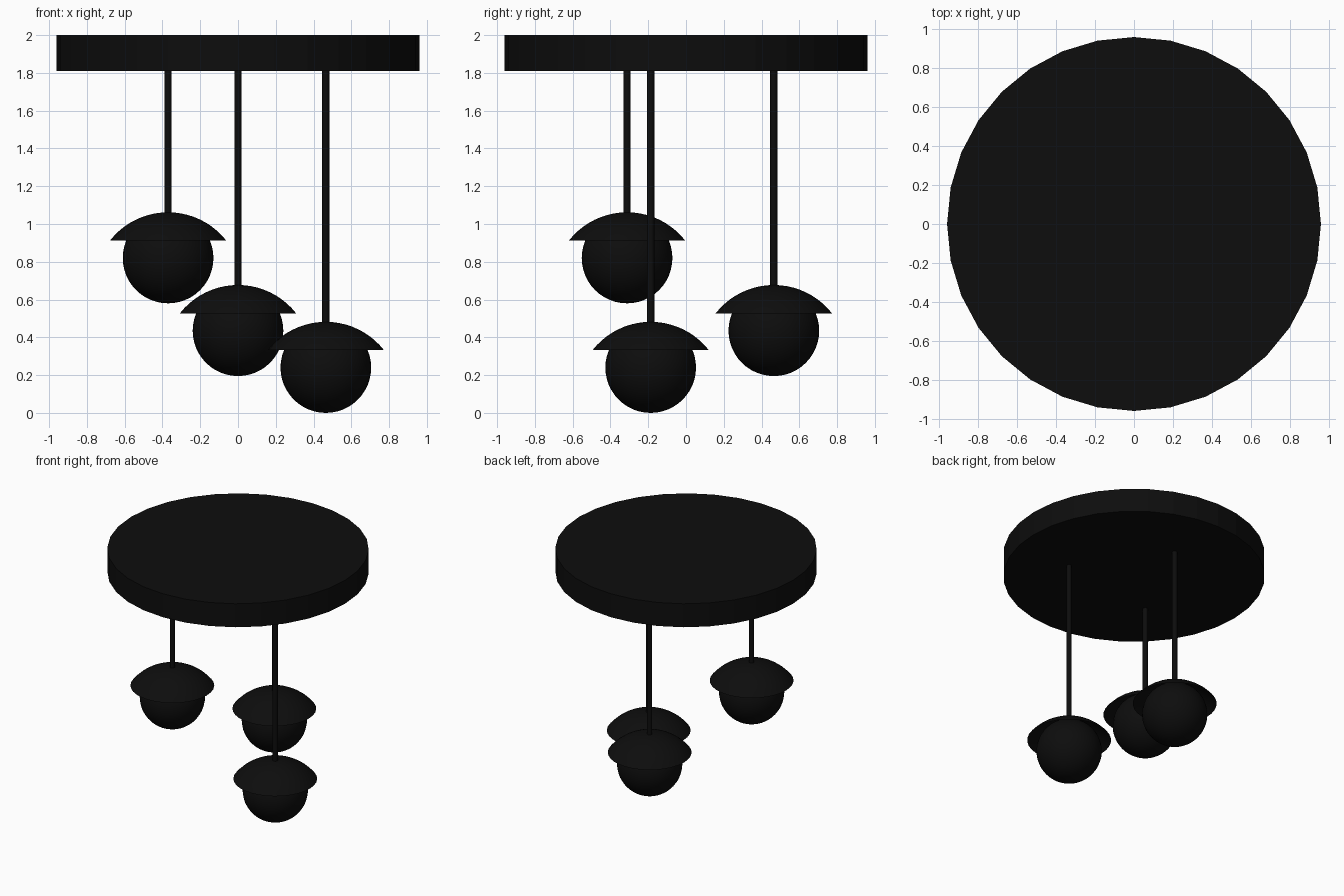
import bpy, bmesh, math
from mathutils import Matrix, Vector

if "Cube" in bpy.data.objects:
    bpy.data.objects.remove(bpy.data.objects["Cube"])

black = bpy.data.materials.new("black_finish")
black.diffuse_color = (0.004, 0.004, 0.004, 1)
black.use_nodes = True
black.node_tree.nodes["Principled BSDF"].inputs["Base Color"].default_value = black.diffuse_color


def finish(name, bm, loc, smooth=True):
    bmesh.ops.recalc_face_normals(bm, faces=bm.faces)
    mesh = bpy.data.meshes.new(name)
    bm.to_mesh(mesh)
    bm.free()
    ob = bpy.data.objects.new(name, mesh)
    ob.location = loc
    mesh.materials.append(black)
    bpy.context.collection.objects.link(ob)
    for p in mesh.polygons:
        p.use_smooth = smooth
    return ob


def cylinder(name, r, z0, z1, x=0, y=0, sides=32, smooth=False):
    bm = bmesh.new()
    bmesh.ops.create_cone(bm, cap_ends=True, segments=sides,
                          radius1=r, radius2=r, depth=z1 - z0)
    ob = finish(name, bm, (x, y, (z0 + z1) / 2), smooth)
    if smooth:
        bpy.ops.object.select_all(action='DESELECT')
        ob.select_set(True)
        bpy.context.view_layer.objects.active = ob
        bpy.ops.object.shade_smooth_by_angle(angle=math.radians(40))
    return ob


def globe(name, r, loc):
    bm = bmesh.new()
    bmesh.ops.create_uvsphere(bm, u_segments=32, v_segments=24, radius=r)
    return finish(name, bm, loc)


def dome(name, r, height, loc, steps=10):
    # Open spherical cap: rim at local z = 0, apex at z = height
    R = (r * r + height * height) / (2 * height)
    a = math.asin(r / R)
    bm = bmesh.new()
    pts = [bm.verts.new((R * math.sin(a * i / steps), 0,
                         R * math.cos(a * i / steps) - R + height))
           for i in range(steps + 1)]
    edges = [bm.edges.new(p) for p in zip(pts, pts[1:])]
    bmesh.ops.spin(bm, geom=pts + edges, cent=(0, 0, 0), axis=(0, 0, 1),
                   angle=math.tau, steps=32)
    bmesh.ops.remove_doubles(bm, verts=bm.verts, dist=1e-4)
    return finish(name, bm, loc)


# Ceiling plate
cylinder("ceiling_plate", 0.96, 1.81, 2.0)

# Three pendants: rod, open shade and globe (x, y, globe centre height)
GLOBE_R = 0.24
pendants = [("high", -0.37, -0.312, 0.82),
            ("middle", 0.0, 0.465, 0.435),
            ("low", 0.465, -0.187, 0.24)]
for tag, x, y, z in pendants:
    cylinder(f"{tag}_rod", 0.019, z + GLOBE_R - 0.01, 1.82, x, y, 16, True)
    dome(f"{tag}_shade", 0.308, 0.15, (x, y, z + 0.092))
    globe(f"{tag}_globe", GLOBE_R, (x, y, z))
